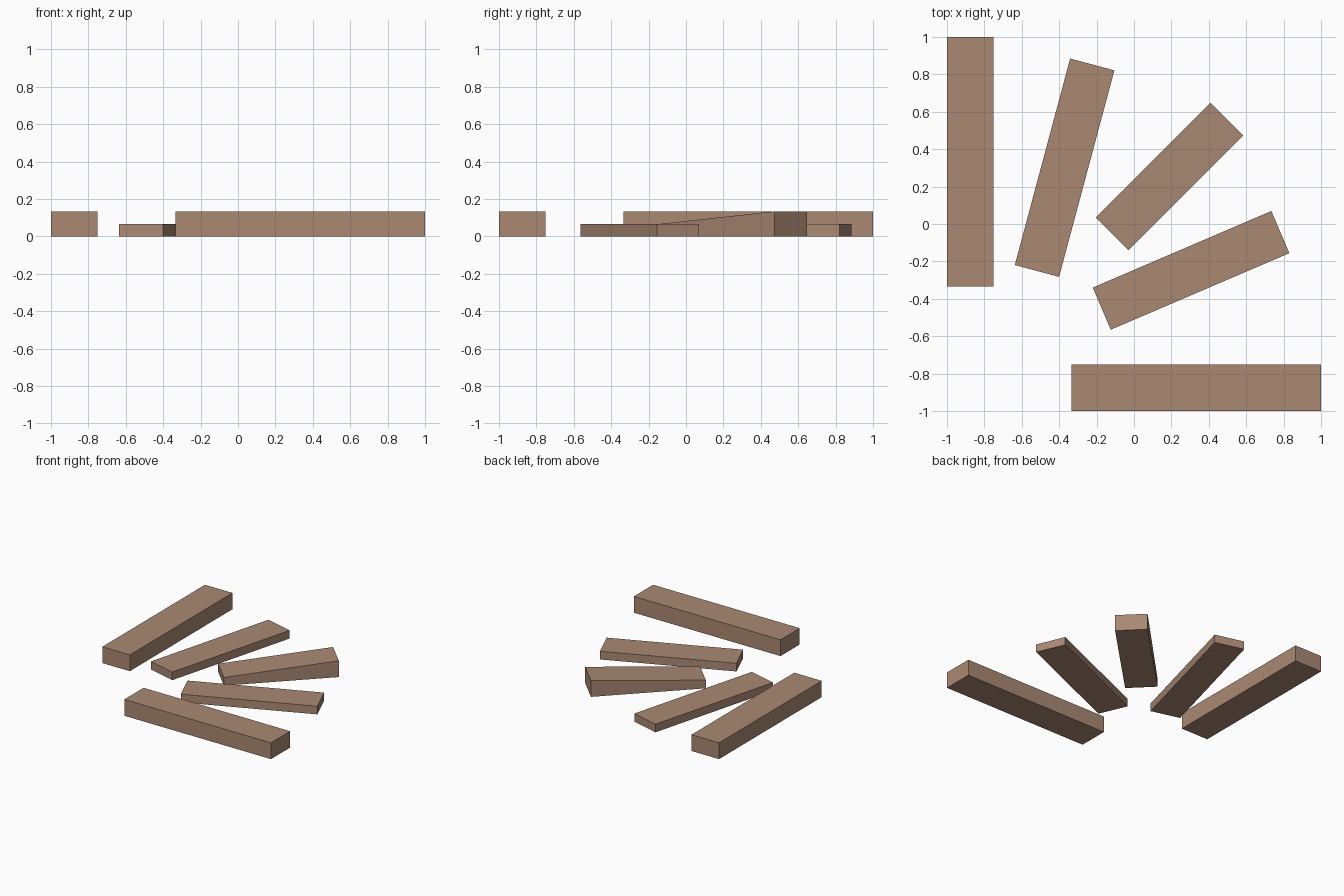
import bpy, bmesh, math
from mathutils import Matrix

if "Cube" in bpy.data.objects:
    bpy.data.objects.remove(bpy.data.objects["Cube"])

wood = bpy.data.materials.new("wood")
wood.diffuse_color = (0.40, 0.25, 0.17, 1)
wood.use_nodes = True
wood.node_tree.nodes["Principled BSDF"].inputs["Base Color"].default_value = wood.diffuse_color


def beam(name, x, y, length, width, angle, inner_h, outer_h):
    """Box lying on the ground; its top may slope along its length."""
    bm = bmesh.new()
    bmesh.ops.create_cube(bm, size=1)
    for v in bm.verts:
        top = inner_h if v.co.x < 0 else outer_h
        v.co = (v.co.x * length, v.co.y * width, top if v.co.z > 0 else 0)
    bm.transform(Matrix.Translation((x, y, 0)) @ Matrix.Rotation(math.radians(angle), 4, 'Z'))
    mesh = bpy.data.meshes.new(name)
    bm.to_mesh(mesh)
    bm.free()
    mesh.materials.append(wood)
    bpy.context.collection.objects.link(bpy.data.objects.new(name, mesh))


LOW, HIGH = 0.067, 0.134

# Two tall outer beams
beam("left_beam", -0.875, 0.333, 1.333, 0.25, 90, HIGH, HIGH)
beam("front_beam", 0.333, -0.875, 1.333, 0.25, 0, HIGH, HIGH)

# Two low beams fanned between them
beam("left_fan_beam", -0.371, 0.301, 1.143, 0.245, 75, LOW, LOW)
beam("front_fan_beam", 0.305, -0.248, 1.039, 0.245, 23.2, LOW, LOW)

# Central beam rising towards its outer end
beam("middle_wedge_beam", 0.19, 0.254, 0.869, 0.246, 45, LOW, HIGH)
